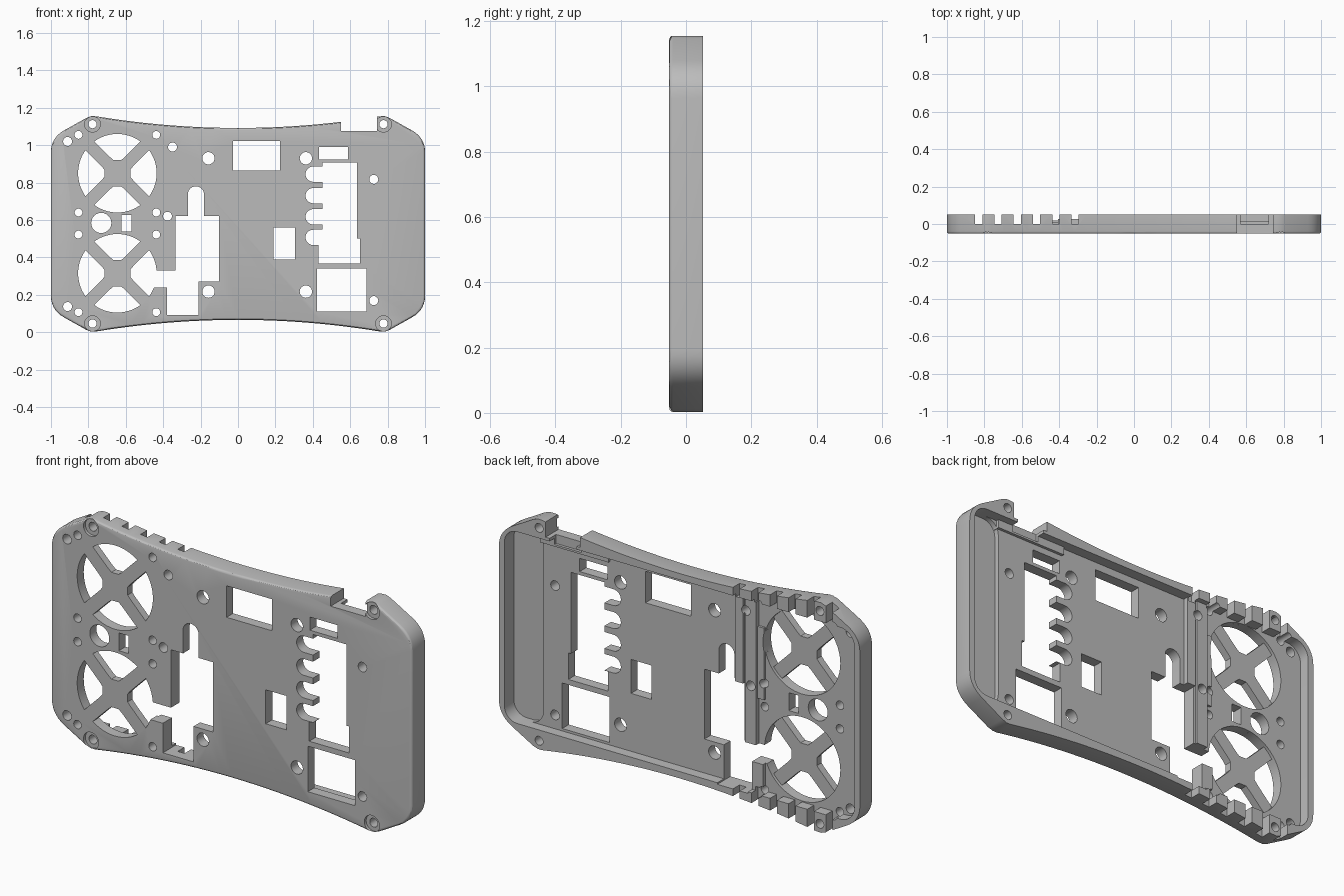
import bpy, bmesh
from math import sin, cos, pi, radians

if "Cube" in bpy.data.objects:
    bpy.data.objects.remove(bpy.data.objects["Cube"])

MID = 0.579                      # height of the panel's centre line
FRONT, FLOOR, BACK = -0.052, 0.0, 0.052

grey = bpy.data.materials.new("mid grey")
grey.use_nodes = True
grey.diffuse_color = (0.5, 0.5, 0.5, 1)
grey.node_tree.nodes["Principled BSDF"].inputs["Base Color"].default_value = (0.5, 0.5, 0.5, 1)


def prism(name, pts, y0, y1, bevel=0):
    """Extrude an x-z profile along y, optionally rounding its front rim."""
    bm = bmesh.new()
    face = bm.faces.new([bm.verts.new((x, y0, z)) for x, z in pts])
    out = bmesh.ops.extrude_face_region(bm, geom=[face], use_keep_orig=True)
    bmesh.ops.translate(bm, vec=(0, y1 - y0, 0),
                        verts=[v for v in out["geom"] if isinstance(v, bmesh.types.BMVert)])
    bmesh.ops.recalc_face_normals(bm, faces=bm.faces)
    if bevel:
        rim = [e for e in bm.edges if all(abs(v.co.y - y0) < 1e-5 for v in e.verts)]
        bmesh.ops.bevel(bm, geom=rim, offset=bevel, segments=3, profile=0.5, affect='EDGES')
    mesh = bpy.data.meshes.new(name)
    bm.to_mesh(mesh)
    bm.free()
    mesh.materials.append(grey)
    ob = bpy.data.objects.new(name, mesh)
    bpy.context.collection.objects.link(ob)
    return ob


def arc(cx, cz, r, a0, a1, n):
    return [(cx + r * cos(radians(a0 + (a1 - a0) * i / n)),
             cz + r * sin(radians(a0 + (a1 - a0) * i / n))) for i in range(n + 1)]


def circle(cx, cz, r, n=32):
    return arc(cx, cz, r, 0, 360, n)[:-1]


def rect(x0, x1, z0, z1):
    return [(x0, z0), (x1, z0), (x1, z1), (x0, z1)]


def round_rect(x0, x1, z0, z1, r):
    return (arc(x1 - r, z1 - r, r, 0, 90, 8) + arc(x0 + r, z1 - r, r, 90, 180, 8)
            + arc(x0 + r, z0 + r, r, 180, 270, 8) + arc(x1 - r, z0 + r, r, 270, 360, 8))


def combine(pts, y0, y1, operation):
    """Add or remove one prism from the case."""
    tool = prism("tool", pts, y0, y1)
    mod = case.modifiers.new("step", 'BOOLEAN')
    mod.operation, mod.solver, mod.object = operation, 'EXACT', tool
    bpy.context.view_layer.objects.active = case
    bpy.ops.object.modifier_apply(modifier=mod.name)
    bpy.data.objects.remove(tool)


def cut(pts, y0=-0.1, y1=0.1):
    combine(pts, y0, y1, 'DIFFERENCE')


def add(pts, y0, y1):
    combine(pts, y0, y1, 'UNION')


# Outer case: waisted long edges, chamfered and rounded corners
quarter = [(0.76 * i / 12, 0.513 + 0.0625 * (i / 12) ** 2) for i in range(13)]
quarter += [(0.785, 0.576), (0.81, 0.567)]
for i in range(8):
    t = i / 7
    quarter.append((0.93 * (1 - t) ** 2 + 2 * t * (1 - t) + t * t,
                    0.5 * (1 - t) ** 2 + 0.92 * t * (1 - t) + 0.385 * t * t))
right = quarter + [(x, -z) for x, z in reversed(quarter)]
outline = right + [(-x, z) for x, z in reversed(right)][1:-1]
case = prism("panel_case", [(x, z + MID) for x, z in outline], FRONT, BACK, 0.012)

# Hollow back, with a deeper pocket at one end
cut(round_rect(-0.97, 0.97, 0.1, 1.06, 0.08), FLOOR, 0.1)
cut(round_rect(0.79, 0.97, 0.1, 1.06, 0.07), -0.024, 0.1)

# Raised ribs on the floor
add(rect(-0.405, -0.345, 0.33, 1.07), -0.02, 0.026)
add(rect(-0.335, -0.29, 0.33, 1.07), -0.02, 0.026)
add(rect(-0.35, -0.33, 0.33, 1.07), -0.02, 0.014)
add(rect(-0.44, -0.38, 0.09, 0.24), -0.02, 0.02)
add(rect(-0.44, -0.40, 0.56, 0.92), -0.02, 0.012)
add(rect(0.42, 0.80, 1.02, 1.07), -0.02, 0.014)

# Fan openings with crossed spokes
for cz in (0.85, 0.315):
    cx = -0.645
    for q in range(4):
        a = 90 * q
        wedge = arc(0, 0, 0.21, -36, 36, 12) + [(0.085, 0.038), (0.07, 0.02),
                                                (0.07, -0.02), (0.085, -0.038)]
        c, s = cos(radians(a)), sin(radians(a))
        cut([(cx + x * c - z * s, cz + x * s + z * c) for x, z in wedge])
    cut(circle(cx, cz, 0.21, 48), -0.015, 0.1)

# Rectangular windows
for window in ((-0.027, 0.225, 0.865, 1.023), (0.19, 0.305, 0.39, 0.56),
               (-0.624, -0.57, 0.538, 0.627), (0.434, 0.589, 0.924, 0.99),
               (0.423, 0.686, 0.112, 0.34)):
    cut(rect(*window))

# Connector opening with rounded side slots
cut([(0.431, 0.367), (0.652, 0.367), (0.652, 0.5), (0.637, 0.5),
     (0.637, 0.907), (0.452, 0.907), (0.452, 0.465), (0.431, 0.465)])
for z in (0.845, 0.73, 0.617, 0.507):
    cut(arc(0.402, z, 0.041, 90, 270, 14) + [(0.48, z - 0.041), (0.48, z + 0.041)])

# Stepped opening beside the fans
cut(arc(-0.225, 0.737, 0.043, 0, 180, 14)
    + [(-0.268, 0.62), (-0.335, 0.62), (-0.335, 0.33), (-0.45, 0.33), (-0.45, 0.24),
       (-0.38, 0.24), (-0.38, 0.092), (-0.21, 0.092), (-0.21, 0.27), (-0.102, 0.27),
       (-0.102, 0.62), (-0.182, 0.62)])

# Round holes: radius, then centres
holes = {
    0.024: [(-0.911, 1.02), (-0.911, 0.137), (-0.35, 0.99), (-0.377, 0.62),
            (0.726, 0.817), (0.726, 0.169)],
    0.021: [(x, z) for x in (-0.853, -0.437) for z in (1.055, 0.64, 0.522, 0.107)],
    0.033: [(x, z) for x in (-0.158, 0.363) for z in (0.93, 0.217)],
    0.054: [(-0.731, 0.584)],
}
for r, centres in holes.items():
    for x, z in centres:
        cut(circle(x, z, r, 24))

# Countersunk corner screw holes
for x in (-0.778, 0.778):
    for z in (0.046, 1.112):
        cut(circle(x, z, 0.022, 24))
        cut(circle(x, z, 0.042), -0.1, FRONT + 0.015)

# Vent notches along both long walls
for i in range(6):
    x = -0.83 + 0.103 * i
    for z in (-0.05, 1.045):
        cut(rect(x - 0.019, x + 0.019, z, z + 0.17), FLOOR, 0.1)

# Port gap in the top wall
cut(rect(0.55, 0.742, 1.075, 1.3))
cut(rect(0.57, 0.72, 1.03, 1.3), FLOOR, 0.1)

# Finish: smooth curves, crisp edges
bpy.ops.object.select_all(action='DESELECT')
case.select_set(True)
bpy.context.view_layer.objects.active = case
bpy.ops.object.shade_smooth_by_angle(angle=radians(30))
